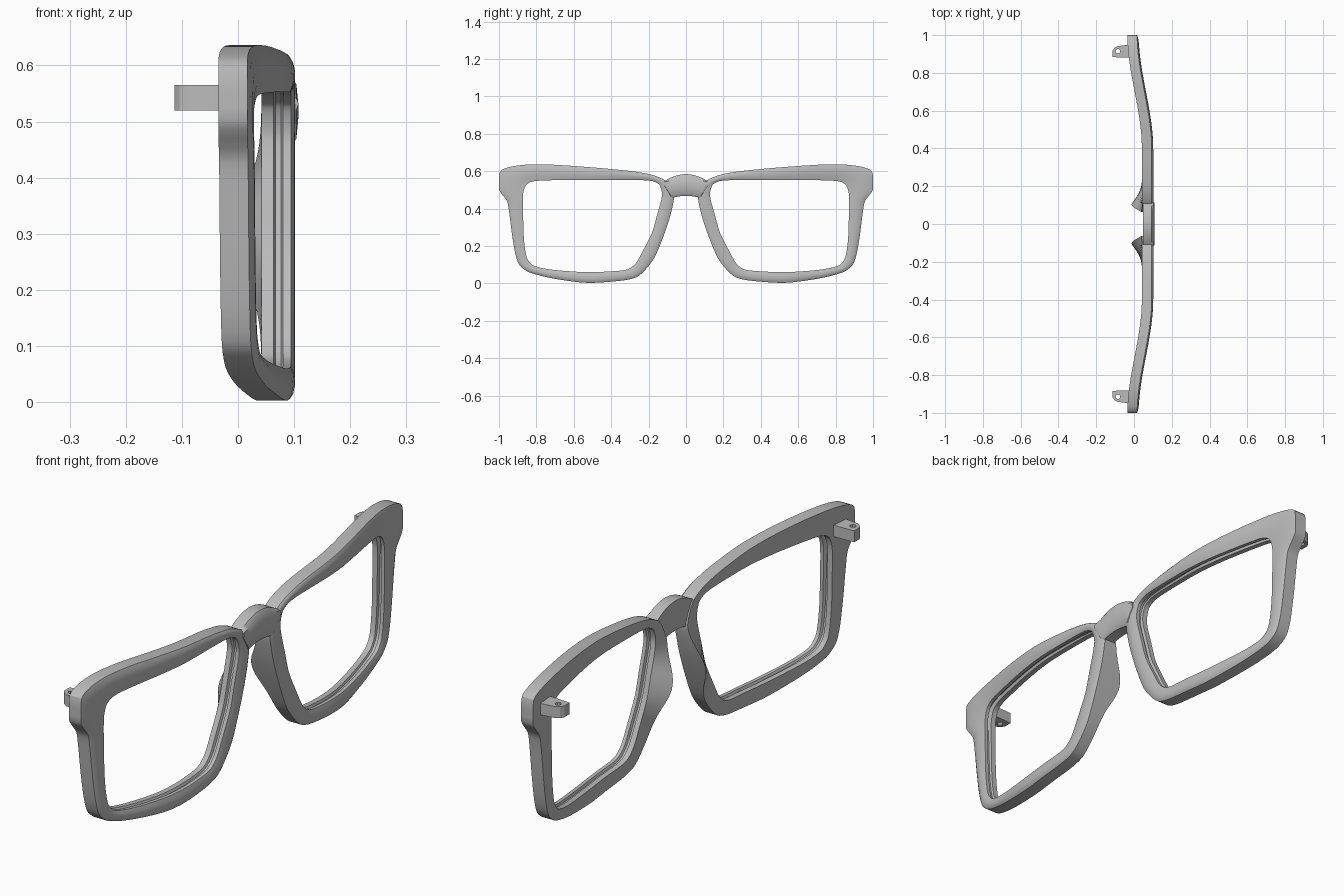
import bpy
import bmesh
from math import cos, sin, pi, exp
from mathutils import Vector

cube = bpy.data.objects.get("Cube")
if cube:
    bpy.data.objects.remove(cube, do_unlink=True)

# One grey material for the whole frame
grey = bpy.data.materials.new("frame grey")
grey.use_nodes = True
colour = (0.5, 0.5, 0.5, 1)
grey.diffuse_color = colour
grey.node_tree.nodes["Principled BSDF"].inputs["Base Color"].default_value = colour


def loft(name, sections, closed, mirrored):
    """Skin a run of matching closed cross-sections, as a ring or a capped tube."""
    bm = bmesh.new()
    rows = [[bm.verts.new(p) for p in section] for section in sections]
    count = len(rows[0])
    following = rows[1:] + rows[:1] if closed else rows[1:]
    for a, b in zip(rows, following):
        for i in range(count):
            j = (i + 1) % count
            bm.faces.new((a[i], a[j], b[j], b[i]))
    if not closed:
        bm.faces.new(rows[0])
        bm.faces.new(rows[-1])
    bmesh.ops.recalc_face_normals(bm, faces=bm.faces)
    mesh = bpy.data.meshes.new(name)
    bm.to_mesh(mesh)
    bm.free()
    mesh.materials.append(grey)
    obj = bpy.data.objects.new(name, mesh)
    bpy.context.collection.objects.link(obj)
    if mirrored:
        mirror = obj.modifiers.new("both sides", "MIRROR")
        mirror.use_axis = (False, True, False)
        mirror.use_mirror_merge = False
    bpy.ops.object.select_all(action="DESELECT")
    obj.select_set(True)
    bpy.context.view_layer.objects.active = obj
    bpy.ops.object.shade_smooth_by_angle(angle=pi / 6)
    return obj


def smooth_loop(points, steps, tension=0.4):
    """Hermite curve through a closed loop of points."""
    out = []
    n = len(points)
    for i in range(n):
        p0, p1, p2, p3 = (Vector(points[(i + k) % n]) for k in (-1, 0, 1, 2))
        reach = (p2 - p1).length
        m1 = (p2 - p0).normalized() * reach * tension * 2
        m2 = (p3 - p1).normalized() * reach * tension * 2
        for s in range(steps):
            t = s / steps
            u = 1 - t
            out.append(p1 * u * u * (1 + 2 * t) + p2 * t * t * (3 - 2 * t)
                       + m1 * t * u * u - m2 * t * t * u)
    return out


def back_of(y):
    """Depth of the rim's back, curving backwards towards the temples."""
    t = min(max((y - 0.4) / 0.6, 0), 1)
    return 0.042 - 0.077 * t * t * (3 - 2 * t)


# Rim: outer and inner outline points in pairs (y, z, y, z)
outline = [
    (.11, .55, .145, .53), (.18, .58, .185, .548), (.29, .6, .29, .553),
    (.5, .62, .5, .553), (.72, .635, .69, .552), (.85, .635, .8, .548),
    (.94, .623, .835, .54), (.995, .597, .857, .523), (1, .503, .87, .485),
    (.957, .44, .872, .43), (.946, .385, .871, .38), (.93, .26, .868, .26),
    (.912, .155, .86, .18), (.89, .097, .847, .128), (.84, .06, .813, .094),
    (.715, .027, .715, .073), (.53, .003, .53, .06), (.34, .015, .35, .068),
    (.265, .033, .3, .08), (.22, .07, .265, .112), (.17, .135, .23, .175),
    (.123, .245, .182, .27), (.09, .34, .155, .365), (.07, .42, .135, .435),
    (.065, .465, .128, .475), (.085, .515, .133, .505),
]
outer = smooth_loop([p[:2] for p in outline], 4)
inner = smooth_loop([p[2:] for p in outline], 4)

# Rim cross-section: (outer to inner, back to front), with a lens groove inside
rim_profile = [(0, 0), (0, .86), (.15, .95), (.4, 1), (.7, .98), (1, .88),
               (1, .64), (.84, .58), (.84, .42), (1, .36), (1, 0)]
thickness = 0.06
sections = []
for o, i in zip(outer, inner):
    # Nose pad: the outer back edge swells backwards beside the nose
    pad = 0.055 * exp(-((o.y - 0.3) / 0.1) ** 2) if o.x < 0.3 else 0
    section = []
    for across, depth in rim_profile:
        p = o.lerp(i, across)
        y = min(p.x, 1)
        x = back_of(y) + thickness * depth
        if depth == 0:
            x -= pad * (1 - across)
        section.append((x, y, max(p.y, 0)))
    sections.append(section)
loft("rim", sections, True, True)

# Bridge: arched bar with a rounded front, its ends buried in the rims
sections = []
half = 0.115
for k in range(-10, 11):
    y = half * k / 10
    top = 0.584 - 0.038 * (y / half) ** 2
    low = 0.468 - 2 * y * y + max(abs(y) - 0.08, 0) * 2.2
    tall = top - low
    sections.append([(.047, y, low), (.047, y, top), (.093, y, top),
                     (.104, y, top - tall * .15), (.108, y, top - tall * .5),
                     (.104, y, low + tall * .12), (.095, y, low)])
loft("bridge", sections, False, False)

# Hinge tabs: rounded plates with a pin hole
tab = [(-.02, .917), (-.02, .95), (-.085, .942), (-.104, .932),
       (-.113, .917), (-.113, .884), (-.085, .882), (-.02, .88)]
sections = []
for k, (x, y) in enumerate(tab):
    a = k * pi / 4
    hx, hy = -.085 + .012 * cos(a), .915 + .012 * sin(a)
    sections.append([(x, y, .52), (x, y, .565), (hx, hy, .565), (hx, hy, .52)])
loft("hinge_tab", sections, True, True)
